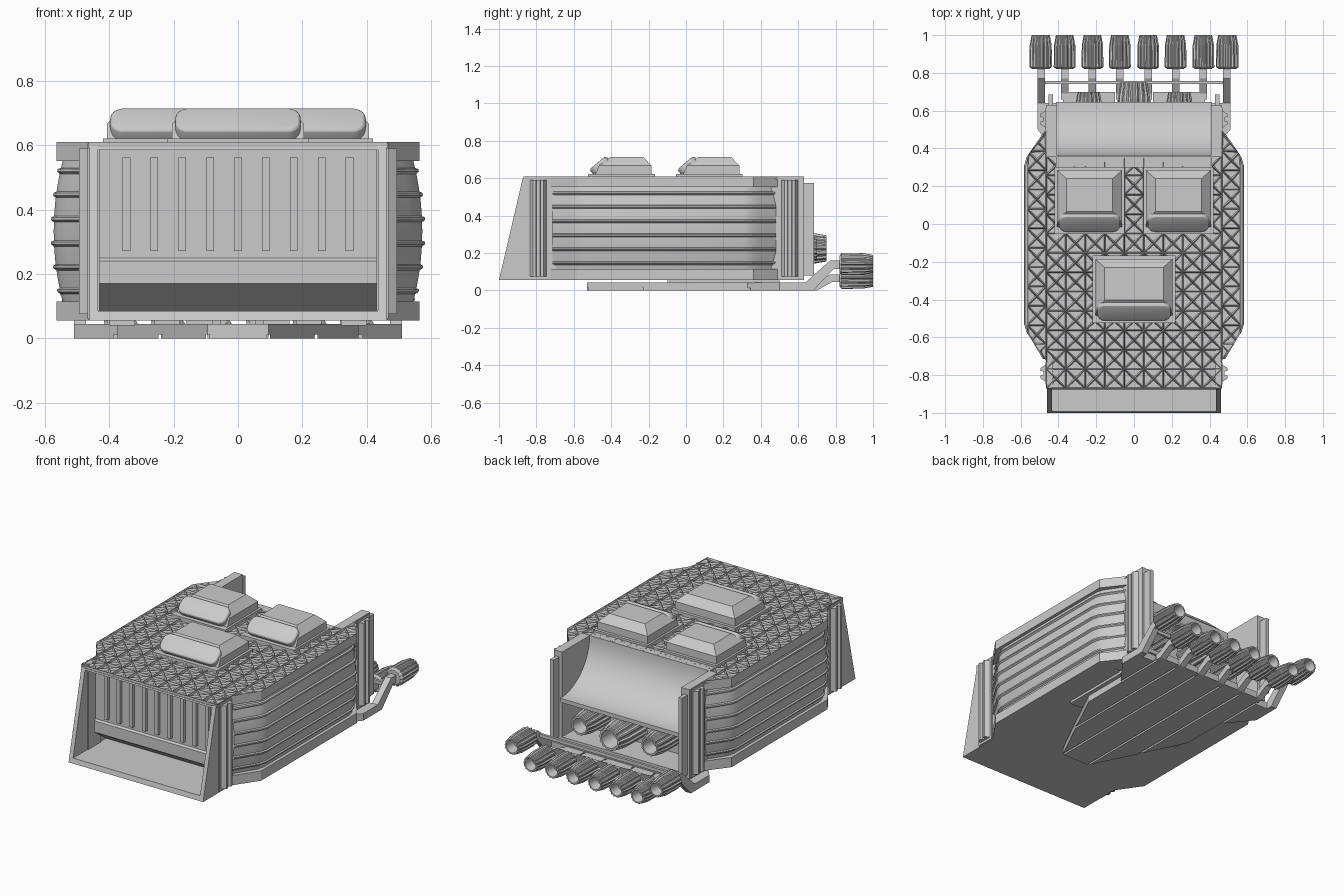
import bpy, bmesh
from math import sin, cos, pi, radians
from mathutils import Matrix, Vector

if "Cube" in bpy.data.objects:
    bpy.data.objects.remove(bpy.data.objects["Cube"])


def finish(name, bm, smooth=False):
    bmesh.ops.recalc_face_normals(bm, faces=bm.faces[:])
    me = bpy.data.meshes.new(name)
    bm.to_mesh(me)
    bm.free()
    ob = bpy.data.objects.new(name, me)
    bpy.context.collection.objects.link(ob)
    if smooth:
        bpy.ops.object.select_all(action='DESELECT')
        ob.select_set(True)
        bpy.context.view_layer.objects.active = ob
        bpy.ops.object.shade_smooth_by_angle(angle=radians(25))
    return ob


def loft(name, rings, smooth=False):
    """Skin a list of equal-length closed rings and cap both ends."""
    bm = bmesh.new()
    vs = [[bm.verts.new(p) for p in r] for r in rings]
    n = len(vs[0])
    for a, b in zip(vs, vs[1:]):
        for i in range(n):
            j = (i + 1) % n
            bm.faces.new((a[i], a[j], b[j], b[i]))
    bm.faces.new(vs[0])
    bm.faces.new(vs[-1])
    return finish(name, bm, smooth)


def prism_z(name, pts, z0, z1):
    return loft(name, [[(x, y, z) for x, y in pts] for z in (z0, z1)])


def prism_x(name, pts, x0, x1, smooth=False):
    return loft(name, [[(x, y, z) for y, z in pts] for x in (x0, x1)], smooth)


def box(name, x0, x1, y0, y1, z0, z1):
    return prism_z(name, [(x0, y0), (x1, y0), (x1, y1), (x0, y1)], z0, z1)


def lattice(name, x0, x1, nx, y0, y1, ny, clips=()):
    """Sheet of crossed-square trusses with triangular pits."""
    bm = bmesh.new()
    bmesh.ops.create_grid(bm, x_segments=nx, y_segments=ny, size=0.5)
    for v in bm.verts:
        v.co = (x0 + (v.co.x + .5) * (x1 - x0), y0 + (v.co.y + .5) * (y1 - y0), .61)
    bmesh.ops.poke(bm, faces=bm.faces[:])
    for co, no in clips:
        bmesh.ops.bisect_plane(bm, geom=bm.verts[:] + bm.edges[:] + bm.faces[:],
                               plane_co=co, plane_no=no, clear_outer=True)
    big = [f for f in bm.faces if f.calc_area() > .0012]
    bmesh.ops.inset_individual(bm, faces=big, thickness=.0095, depth=-.013)
    rim = [e for e in bm.edges if e.is_boundary]
    new = bmesh.ops.extrude_edge_only(bm, edges=rim)['geom']
    bmesh.ops.translate(bm, verts=[v for v in new if isinstance(v, bmesh.types.BMVert)], vec=(0, 0, -.02))
    return finish(name, bm)


def nozzle(name, x, z, y0, y1, r):
    """Fluted tapering exhaust with a hollow end."""
    L = y1 - y0
    prof = [(0, .72, 0), (.06, 1, .12), (.7, .97, .12), (1, .8, .08), (1, .62, 0), (.65, .5, 0)]
    rings = []
    for t, k, flute in prof:
        ring = []
        for i in range(56):
            rr = r * k * (1 - (flute if i % 4 > 1 else 0))
            a = 2 * pi * i / 56
            ring.append((x + rr * cos(a), y0 + t * L, z + rr * sin(a)))
        rings.append(ring)
    loft(name, rings)


# central hull and front intake
box("hull_core", -.44, .44, -.6, .34, .055, .594)
prism_x("hood_roof", [(-.876, .585), (-.873, .594), (-.6, .594), (-.6, .585)], -.46, .46)
prism_x("hood_floor", [(-1, .055), (-.993, .085), (-.6, .085), (-.6, .055)], -.46, .46)
prism_x("intake_wall", [(-.78, .59), (-.78, .25), (-.79, .24), (-.79, .17), (-.67, .085),
                        (-.59, .085), (-.59, .59)], -.436, .436)
for i in range(9):
    x = (i - 4) * .0867
    box("intake_rib", x - .012, x + .012, -.8, -.77, .272, .563)

# rear scoop and engine bay
arc = [(.645 - .285 * sin(a), .61 - .28 * cos(a)) for a in [i * pi / 32 for i in range(17)]]
prism_x("rear_scoop", [(.3, .06), (.63, .06), (.63, .085), (.44, .085), (.44, .305), (.645, .305)]
        + arc + [(.3, .609)], -.412, .412, True)
for x, y1, r in ((-.24, .7, .073), (0, .75, .088), (.24, .7, .073)):
    nozzle("main_engine", x, .225, .47, y1, r)

for s in (-1, 1):
    # hood cheeks and rear cheeks
    prism_x("hood_cheek", [(-1, .055), (-.873, .6), (-.6, .6), (-.6, .055)], s * .435, s * .461)
    box("rear_cheek", s * .408, s * .465, .355, .63, .055, .61)
    box("rear_fin", s * .428, s * .452, .6, .685, .08, .575)

    # upper and lower side frames
    band = [(s * x, y) for x, y in ((.436, -.725), (.465, -.725), (.565, -.58), (.565, .36),
                                    (.465, .49), (.436, .49))]
    prism_z("lower_frame", band, .055, .115)
    prism_z("upper_frame", band, .552, .594)

    # bulging side panel with rounded corners
    def outline(z, extra=0):
        w = .545 + .028 * (1 - ((z - .333) / .22) ** 2) + extra
        d = w - .565
        half = ((.436, -.715), (.466 + d, -.715), (w - .04, -.615), (w - .012, -.572), (w, -.53),
                (w, .31), (w - .012, .352), (w - .04, .395), (.466 + d, .48), (.436, .48))
        return [(s * x, y, z) for x, y in half]
    loft("side_panel", [outline(.112 + i * .0442) for i in range(11)], True)
    for z in (.148, .222, .296, .372, .448, .522):
        loft("side_slat", [outline(z - .012, -.002), outline(z - .004, .009),
                           outline(z + .004, .009), outline(z + .009, -.002)])

    # corner pillars with a central groove
    for yc in (-.79, .555):
        box("pillar_back", s * .43, s * .468, yc - .06, yc + .06, .06, .605)
        plan = ((.46, -.05), (.495, -.028), (.495, -.013), (.48, -.009), (.48, .009),
                (.495, .013), (.495, .028), (.46, .05))
        prism_z("pillar", [(s * x, yc + y) for x, y in plan], .075, .59)

    # side strips of the roof truss
    lattice("roof_truss_side", min(s * .465, s * .565), max(s * .465, s * .565), 1, -.74, .49, 12,
            [((s * .465, -.725, 0), (s * .145, -.1, 0)), ((s * .465, .49, 0), (s * .13, .1, 0))])

lattice("roof_truss", -.465, .465, 9, -.87, .36, 12)

# roof cabins with rounded front panes
for cx, cy, k in ((0, -.345, 1), (-.235, .125, .84), (.235, .125, .84)):
    box("cabin_base", cx - .22 * k, cx + .22 * k, cy - .178, cy + .178, .595, .622)

    def rect(w, y0, y1, z):
        return [(cx - w, cy + y0, z), (cx + w, cy + y0, z), (cx + w, cy + y1, z), (cx - w, cy + y1, z)]
    w = .205 * k
    loft("cabin", [rect(w, -.145, .16, .61), rect(w, -.12, .16, .668), rect(w - .05, -.058, .115, .715)])
    bm = bmesh.new()
    bmesh.ops.create_cube(bm, size=1, matrix=Matrix.Diagonal((2 * w - .02, .05, .115, 1)))
    corner = [e for e in bm.edges if abs(e.verts[0].co.y - e.verts[1].co.y) > .01]
    bmesh.ops.bevel(bm, geom=corner, offset=.042, segments=5, profile=.5, affect='EDGES')
    front = [e for e in bm.edges if all(v.co.y < -.02 for v in e.verts)]
    bmesh.ops.bevel(bm, geom=front, offset=.013, segments=3, profile=.5, affect='EDGES')
    bm.transform(Matrix.Translation((cx, cy - .112, .664)) @ Matrix.Rotation(radians(-50), 4, 'X'))
    finish("cabin_pane", bm, True)

# stepped belly sled: separate lengthwise strips under a common plate
half = [(.095, -.53), (.24, -.24), (.375, .04), (.375, .33), (.51, .5), (.51, .64)]
prism_z("sled_plate", half + [(-x, y) for x, y in reversed(half)], .012, .044)
prism_z("sled_centre", [(-.088, -.53), (.088, -.53), (.088, .7), (-.088, .7)], 0, .04)
for s in (-1, 1):
    for pts in (((.1, -.52), (.235, -.25), (.235, .7), (.1, .7)),
                ((.247, -.226), (.375, .04), (.375, .7), (.247, .7)),
                ((.387, .345), (.51, .5), (.51, .64), (.387, .64))):
        prism_z("sled_strip", [(s * x, y) for x, y in pts], 0, .04)
    for x in (.12, .22, .36):
        box("sled_spacer", s * (x - .04), s * (x + .04), -.1, .5, .04, .06)

    # thruster arms and small thrusters
    prism_x("outer_arm", [(.58, 0), (.68, 0), (.79, .115), (.84, .115), (.84, .16), (.77, .16),
                          (.64, .044), (.58, .044)], s * .472, s * .51)
    nozzle("outer_thruster", s * .494, .142, .82, 1, .06)
    for x in (.075, .22, .367):
        prism_x("inner_arm", [(.66, 0), (.7, 0), (.78, .045), (.84, .045), (.84, .085), (.77, .085),
                              (.69, .04), (.66, .04)], s * (x - .02), s * (x + .02))
        nozzle("inner_thruster", s * x, .066, .82, 1, .058)
box("thruster_crossbar", -.49, .49, .742, .758, .115, .135)
